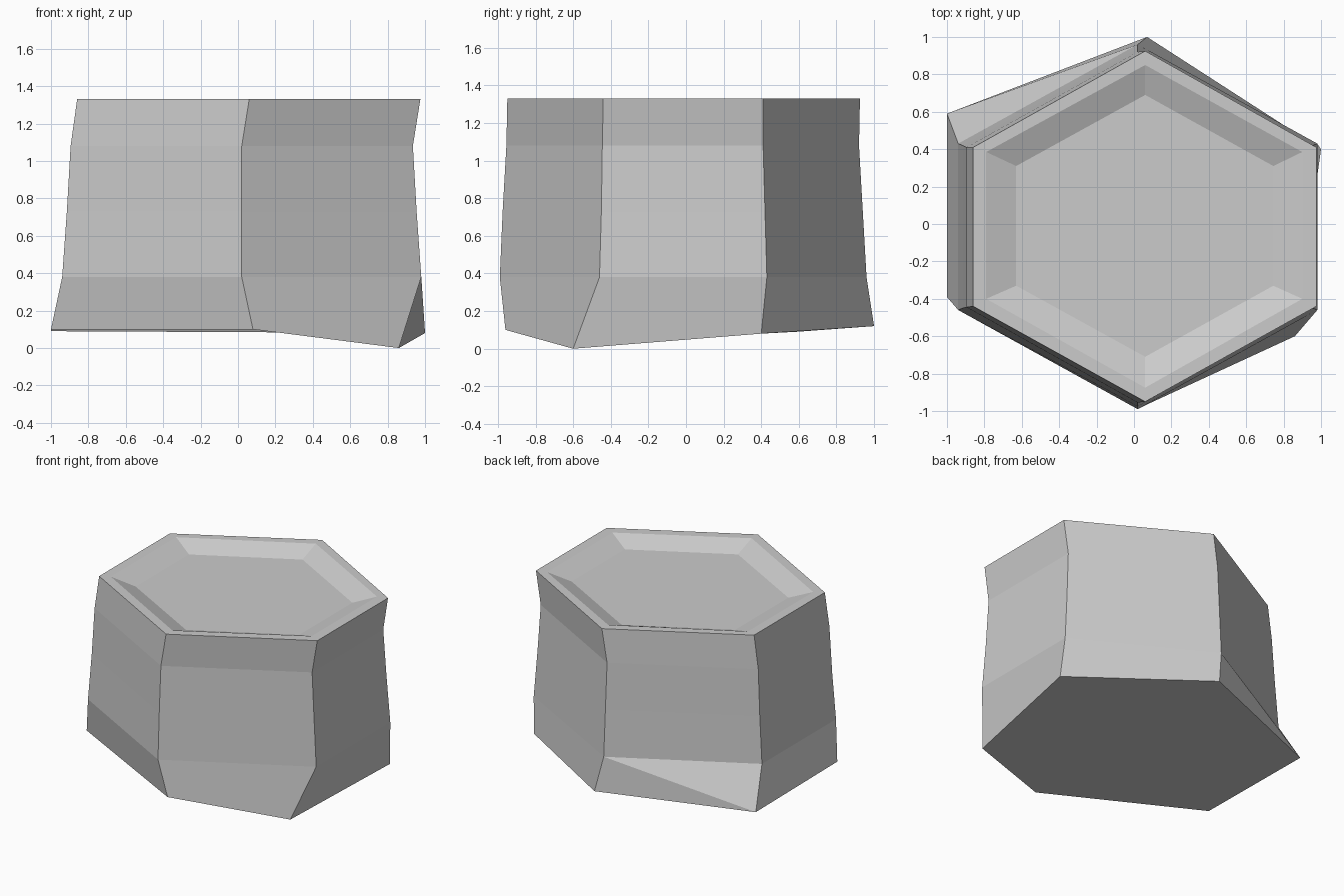
import bpy
import bmesh

default = bpy.data.objects.get("Cube")
if default:
    bpy.data.objects.remove(default, do_unlink=True)

# One plain grey material
grey = bpy.data.materials.new("plain grey")
grey.use_nodes = True
colour = (0.6, 0.6, 0.6, 1)
grey.diffuse_color = colour
grey.node_tree.nodes["Principled BSDF"].inputs["Base Color"].default_value = colour


def hexagon(z, left, middle, right, front, side_front, side_back, back):
    """Six corners, counterclockwise from the front point."""
    return [(middle, front, z), (right, side_front, z), (right, side_back, z),
            (middle, back, z), (left, side_back, z), (left, side_front, z)]


# Skewed foot outline, then the hexagonal rings up the body and into the dish
foot = [(0.08, -0.96, 0.10), (0.86, -0.60, 0.0), (1.0, 0.40, 0.08),
        (0.07, 1.0, 0.12), (-1.0, 0.59, 0.09), (-1.0, -0.39, 0.10)]
rings = [
    foot,
    hexagon(0.38, -0.94, 0.02, 0.98, -0.99, -0.46, 0.43, 0.96),
    hexagon(0.73, -0.915, 0.02, 0.955, -0.975, -0.45, 0.42, 0.94),
    hexagon(1.08, -0.895, 0.02, 0.935, -0.955, -0.445, 0.41, 0.92),
    hexagon(1.33, -0.86, 0.06, 0.975, -0.95, -0.44, 0.41, 0.925),
    hexagon(1.33, -0.79, 0.06, 0.90, -0.875, -0.40, 0.385, 0.85),
    hexagon(1.27, -0.63, 0.06, 0.745, -0.71, -0.33, 0.31, 0.69),
]

# Skin neighbouring rings and cap both ends
bm = bmesh.new()
loops = [[bm.verts.new(p) for p in ring] for ring in rings]
for low, high in zip(loops, loops[1:]):
    for i in range(6):
        j = (i + 1) % 6
        bm.faces.new((low[i], low[j], high[j], high[i]))
bm.faces.new(reversed(loops[0]))
bm.faces.new(loops[-1])

# Fold the strongly twisted rear foot panel along its diagonal
bmesh.ops.connect_verts(bm, verts=[loops[1][3], loops[0][4]])
bmesh.ops.recalc_face_normals(bm, faces=bm.faces)

mesh = bpy.data.meshes.new("hexagonal_block")
bm.to_mesh(mesh)
bm.free()
mesh.materials.append(grey)
block = bpy.data.objects.new("hexagonal_block", mesh)
bpy.context.collection.objects.link(block)
